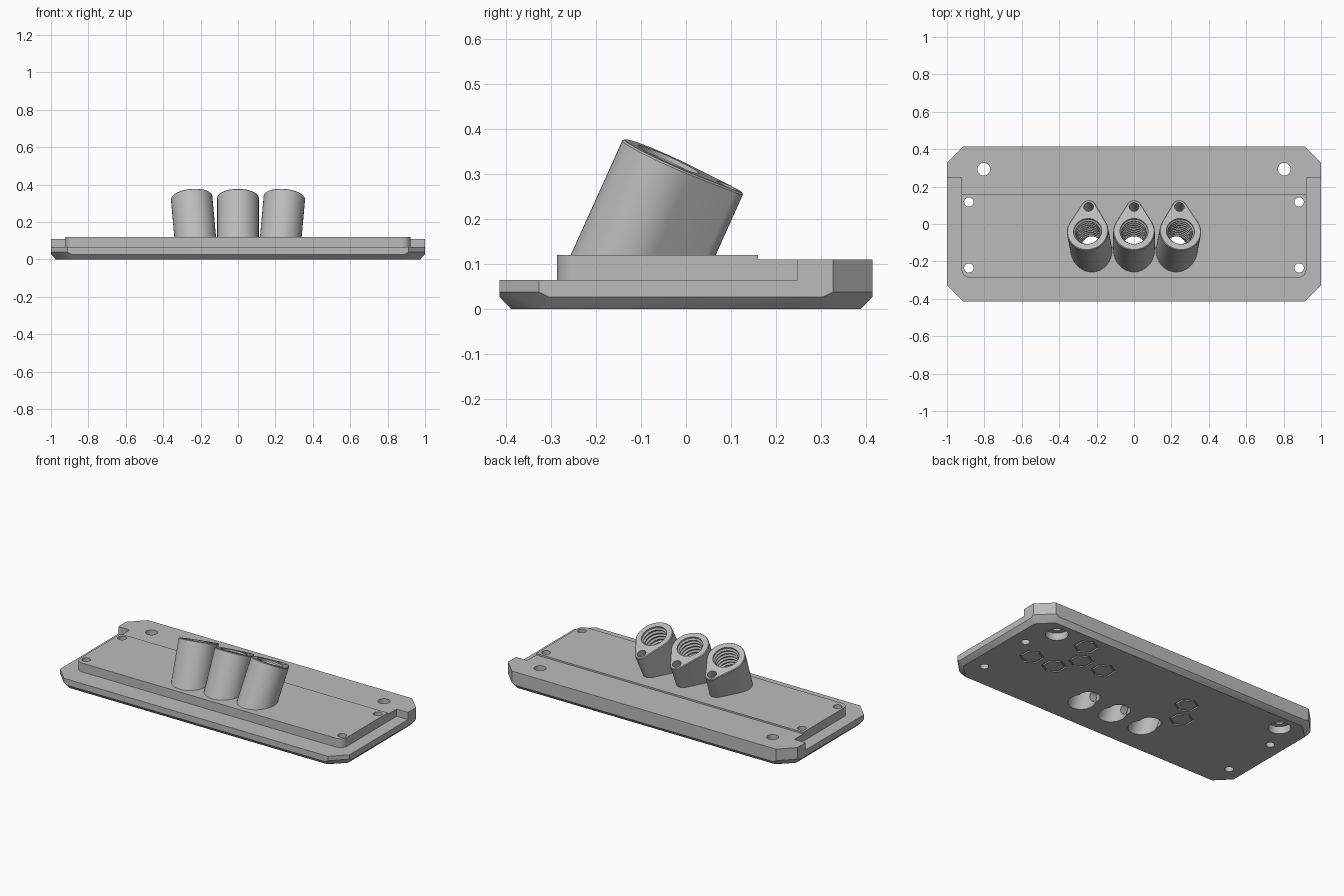
import bpy
import bmesh
from math import sin, cos, pi, radians, acos
from mathutils import Matrix, Vector

if "Cube" in bpy.data.objects:
    bpy.data.objects.remove(bpy.data.objects["Cube"])

grey = bpy.data.materials.new("plain grey")
grey.use_nodes = True
COLOUR = (0.5, 0.5, 0.5, 1)
grey.diffuse_color = COLOUR
grey.node_tree.nodes["Principled BSDF"].inputs["Base Color"].default_value = COLOUR


def finish(bm, name, matrix=None):
    if matrix:
        bm.transform(matrix)
    bmesh.ops.recalc_face_normals(bm, faces=bm.faces)
    mesh = bpy.data.meshes.new(name)
    bm.to_mesh(mesh)
    bm.free()
    mesh.materials.append(grey)
    obj = bpy.data.objects.new(name, mesh)
    bpy.context.collection.objects.link(obj)
    return obj


def bridge(bm, a, b):
    for i in range(len(a)):
        j = (i + 1) % len(a)
        bm.faces.new((a[i], a[j], b[j], b[i]))


def prism_mesh(outline, z0, z1):
    bm = bmesh.new()
    low, high = [[bm.verts.new((x, y, z)) for x, y in outline] for z in (z0, z1)]
    bm.faces.new(low)
    bm.faces.new(high)
    bridge(bm, low, high)
    bmesh.ops.recalc_face_normals(bm, faces=bm.faces)
    return bm


def lathe(name, profile, matrix, seg=40, closed=False):
    """Turn (radius, z) points around z; closed profiles make a ring."""
    bm = bmesh.new()
    angles = [pi / 2 + 2 * pi * i / seg for i in range(seg)]
    rings = [[bm.verts.new((r * cos(a), r * sin(a), z)) for a in angles] for r, z in profile]
    for a, b in zip(rings, rings[1:]):
        bridge(bm, a, b)
    if closed:
        bridge(bm, rings[-1], rings[0])
    else:
        bm.faces.new(rings[0])
        bm.faces.new(rings[-1])
    return finish(bm, name, matrix)


def combine(target, tool, operation):
    mod = target.modifiers.new("combine", 'BOOLEAN')
    mod.operation = operation
    mod.solver = 'EXACT'
    mod.object = tool
    bpy.context.view_layer.objects.active = target
    bpy.ops.object.modifier_apply(modifier=mod.name)
    bpy.data.objects.remove(tool)


def cut(tool):
    combine(plate, tool, 'DIFFERENCE')


def arc(cx, cy, r, a0, a1, n):
    return [(cx + r * cos(a0 + (a1 - a0) * i / n), cy + r * sin(a0 + (a1 - a0) * i / n))
            for i in range(n + 1)]


# Plate: clipped corners with a chamfered underside
W, D, C = 1.0, 0.415, 0.088
bm = bmesh.new()
for sx in (-1, 1):
    for sy in (-1, 1):
        for x, y, z in ((W, D - C, 0.12), (W - C, D, 0.12),
                        (W, D - C, 0.038), (W - C, D, 0.038),
                        (W, D - C - 0.022, 0.027), (W - C - 0.022, D, 0.027),
                        (W - 0.026, D - C - 0.022, 0), (W - C - 0.022, D - 0.026, 0)):
            bm.verts.new((sx * x, sy * y, z))
bmesh.ops.convex_hull(bm, input=bm.verts[:])
bmesh.ops.dissolve_limit(bm, angle_limit=0.01, verts=bm.verts[:], edges=bm.edges[:])
plate = finish(bm, "cable_panel")

# Lower ledge around the front and sides of the raised panel
PX, PY, R = 0.922, -0.287, 0.045
ledge = [(-1.2, 0.248), (-1.2, -0.6), (1.2, -0.6), (1.2, 0.248), (PX, 0.248)]
ledge += arc(PX - R, PY + R, R, 0, -pi / 2, 8)
ledge += arc(-PX + R, PY + R, R, -pi / 2, -pi, 8)
ledge += [(-PX, 0.248)]
cut(finish(prism_mesh(ledge, 0.065, 0.3), "ledge_cutter"))

# Slightly lower rear deck
rear = [(-1.2, 0.16), (1.2, 0.16), (1.2, 0.6), (-1.2, 0.6)]
cut(finish(prism_mesh(rear, 0.11, 0.3), "rear_cutter"))

# Three leaning teardrop sockets
BIG, SMALL, BY, SY = 0.111, 0.04, -0.036, 0.107
phi = acos((BIG - SMALL) / (SY - BY))
teardrop = arc(0, BY, BIG, pi / 2 + phi, 5 * pi / 2 - phi, 40)
teardrop += arc(0, SY, SMALL, pi / 2 - phi, pi / 2 + phi, 14)
frames = [Matrix.Translation((0.247 * s, -0.006, 0.318)) @ Matrix.Rotation(radians(5.2 * s), 4, 'Y')
          @ Matrix.Rotation(radians(-24.2), 4, 'X') for s in (-1, 0, 1)]
for frame in frames:
    bm = prism_mesh(teardrop, -0.45, 0)
    rim = [e for e in bm.edges if all(abs(v.co.z) < 1e-5 for v in e.verts)]
    bmesh.ops.bevel(bm, geom=rim, offset=0.004, segments=1, affect='EDGES')
    bm.transform(frame)
    bmesh.ops.bisect_plane(bm, geom=bm.verts[:] + bm.edges[:] + bm.faces[:],
                           plane_co=(0, 0, 0.05), plane_no=(0, 0, -1), clear_outer=True)
    bmesh.ops.holes_fill(bm, edges=[e for e in bm.edges if e.is_boundary])
    combine(plate, finish(bm, "socket"), 'UNION')

# Threaded main bores, blind pin holes and wire pockets underneath
thread = [(0.075, 0.05), (0.075, -0.01)]
for i in range(9):
    z = -0.014 - i * 0.024
    thread += [(0.066, z - 0.004), (0.066, z - 0.008), (0.075, z - 0.018), (0.075, z - 0.021)]
thread += [(0.075, -0.46)]
for frame, s in zip(frames, (-1, 0, 1)):
    lower = Matrix.Translation((0.22 * s, -0.125, 0))
    cut(lathe("bore_cutter", thread, frame @ Matrix.Translation((0, BY, 0))))
    cut(lathe("pin_cutter", [(0.026, 0.05), (0.026, -0.18)], frame @ Matrix.Translation((0, SY, 0)), 24))
    cut(lathe("pocket_cutter", [(0.061, -0.05), (0.061, 0.1)], lower))

# Wire channel joining the bores
cut(lathe("channel_cutter", [(0.032, -0.21), (0.032, 0.21)],
          Matrix.Translation((0, -0.165, 0.055)) @ Matrix.Rotation(pi / 2, 4, 'Y'), 24))

# Screw holes, the rear pair recessed from below
for s in (-1, 1):
    for y in (0.118, -0.235):
        cut(lathe("screw_cutter", [(0.025, -0.1), (0.025, 0.3)], Matrix.Translation((0.883 * s, y, 0)), 32))
    cut(lathe("mount_cutter", [(0.063, -0.1), (0.063, 0.045), (0.034, 0.045), (0.034, 0.3)],
              Matrix.Translation((0.803 * s, 0.293, 0))))

# Engraved hexagon outlines on the underside
P = 0.16
for col, row in ((0, 0), (-1, 0), (-1.5, 1), (-1, 2), (-2.5, 1), (-6.25, 1), (-6.75, 0)):
    spot = Vector((0.75 + col * P, 0.015 + row * P * 0.866, 0))
    cut(lathe("hexagon_cutter", [(0.07, -0.02), (0.07, 0.008), (0.059, 0.008), (0.059, -0.02)],
              Matrix.Translation(spot), 6, True))

# Smooth round walls, crisp edges
for o in bpy.context.selected_objects:
    o.select_set(False)
plate.select_set(True)
bpy.context.view_layer.objects.active = plate
bpy.ops.object.shade_smooth_by_angle(angle=radians(25))
